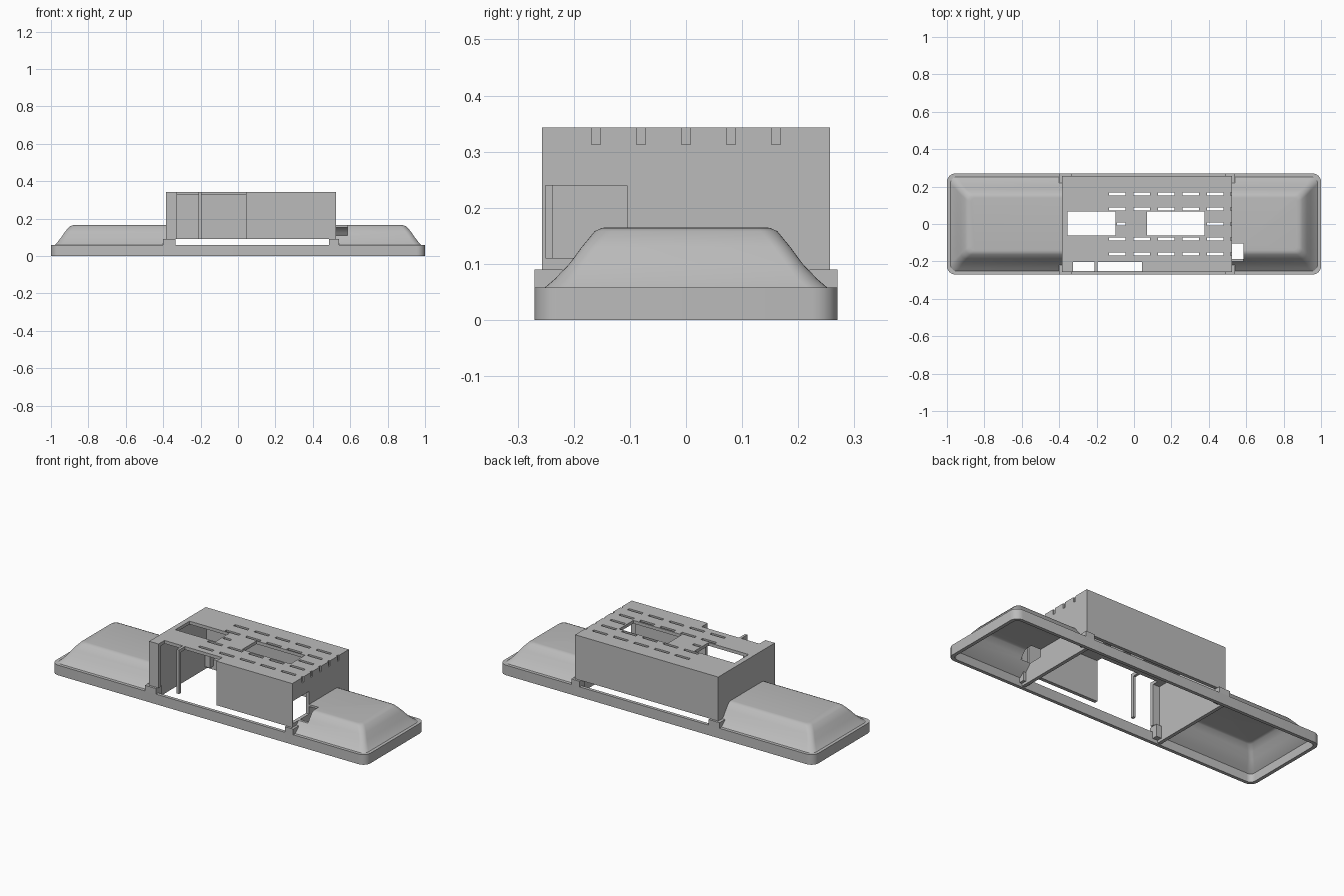
import bpy, bmesh, math
from mathutils import Vector

old = bpy.data.objects.get("Cube")
if old:
    bpy.data.objects.remove(old, do_unlink=True)

grey = bpy.data.materials.new("plain grey")
grey.use_nodes = True
grey.diffuse_color = (0.5, 0.5, 0.5, 1)
grey.node_tree.nodes["Principled BSDF"].inputs["Base Color"].default_value = (0.5, 0.5, 0.5, 1)


def finish(name, bm):
    mesh = bpy.data.meshes.new(name)
    bm.to_mesh(mesh)
    bm.free()
    mesh.materials.append(grey)
    ob = bpy.data.objects.new(name, mesh)
    bpy.context.collection.objects.link(ob)
    return ob


def boxes(name, spans):
    """One mesh of boxes, each given as (x range, y range, z range)."""
    bm = bmesh.new()
    for span in spans:
        vs = bmesh.ops.create_cube(bm, size=1)["verts"]
        for v in vs:
            v.co = Vector([lo + (c + 0.5) * (hi - lo) for c, (lo, hi) in zip(v.co, span)])
    return finish(name, bm)


def rounded_loop(bm, hx, hy, r, z, steps=6):
    verts = []
    for k, (sx, sy) in enumerate([(1, 1), (-1, 1), (-1, -1), (1, -1)]):
        for i in range(steps + 1):
            a = math.pi / 2 * (k + i / steps)
            verts.append(bm.verts.new((sx * (hx - r) + r * math.cos(a),
                                       sy * (hy - r) + r * math.sin(a), z)))
    return verts


def loft(sections, closed=False):
    bm = bmesh.new()
    loops = [rounded_loop(bm, *s) for s in sections]
    pairs = list(zip(loops, loops[1:] + loops[:1])) if closed else list(zip(loops, loops[1:]))
    for a, b in pairs:
        for i in range(len(a)):
            j = (i + 1) % len(a)
            bm.faces.new((a[i], a[j], b[j], b[i]))
    if not closed:
        bm.faces.new(loops[-1])
    return bm


def activate(ob):
    bpy.ops.object.select_all(action='DESELECT')
    ob.select_set(True)
    bpy.context.view_layer.objects.active = ob


def cut(ob, cutter):
    activate(ob)
    mod = ob.modifiers.new("cut", 'BOOLEAN')
    mod.operation = 'DIFFERENCE'
    mod.solver = 'EXACT'
    mod.object = cutter
    bpy.ops.object.modifier_apply(modifier=mod.name)


def smooth(ob):
    activate(ob)
    bpy.ops.object.shade_smooth_by_angle(angle=math.radians(28))


X0, X1, Y, BOTTOM, TOP, WALL = -0.385, 0.525, 0.257, 0.09, 0.343, 0.02
RIM = 0.058

# Rounded base rim
rim = finish("base_rim", loft([(1, 0.27, 0.045, 0), (1, 0.27, 0.045, RIM),
                               (0.98, 0.251, 0.03, RIM), (0.98, 0.251, 0.03, 0)], closed=True))
smooth(rim)

# Side port cutter, shared by the housing and the left wing
port = boxes("port_cutter", [((0.49, 0.585), (-0.25, -0.105), (0.11, 0.24))])

# Hollow sloped wings on both sides of the housing
SLOPE = [(0.985, 0.255, 0.035, RIM - 0.003), (0.966, 0.234, 0.035, 0.073),
         (0.945, 0.208, 0.03, 0.1), (0.925, 0.186, 0.03, 0.13),
         (0.9, 0.163, 0.03, 0.158), (0.885, 0.15, 0.025, 0.164), (0.87, 0.14, 0.02, 0.165)]
for name, x, side in (("right_wing", X0, 1), ("left_wing", X1, -1)):
    bm = loft(SLOPE)
    bmesh.ops.bisect_plane(bm, geom=bm.verts[:] + bm.edges[:] + bm.faces[:],
                           plane_co=(x, 0, 0), plane_no=(side, 0, 0), clear_outer=True)
    wing = finish(name, bm)
    activate(wing)
    shell = wing.modifiers.new("shell", 'SOLIDIFY')
    shell.thickness = 0.012
    shell.offset = -1
    bpy.ops.object.modifier_apply(modifier=shell.name)
    if side < 0:
        cut(wing, port)
    smooth(wing)

# Housing: open-bottomed box
housing = boxes("housing", [((X0, X1), (-Y, Y), (BOTTOM, TOP))])
cavity = boxes("cavity_cutter", [((X0 + WALL, X1 - WALL), (-Y + WALL, Y - WALL), (0, TOP - 0.018))])
cut(housing, cavity)
cut(housing, port)

# Top windows, vent slots and the two front bays with a post between
holes = [((-0.355, -0.1), (-0.062, 0.067), (0.3, 0.4)),
         ((0.07, 0.378), (-0.062, 0.067), (0.3, 0.4)),
         ((-0.325, -0.21), (-0.3, -0.203), (0.05, 0.4)),
         ((-0.195, 0.042), (-0.3, -0.203), (0.05, 0.4))]
for row in range(-2, 3):
    y = row * 0.08
    for col in range(5):
        x = -0.135 + col * 0.131
        if row == 0 and 0 < col < 4:
            continue  # these fall inside the window
        if row == 0 and col == 0:
            holes.append(((-0.09, x + 0.09), (y - 0.008, y + 0.008), (0.3, 0.4)))
            continue
        holes.append(((x, x + 0.09), (y - 0.008, y + 0.008), (0.3, 0.4)))
    holes.append(((X1 - 0.008, X1 + 0.05), (y - 0.008, y + 0.008), (0.313, 0.4)))
hole_cutter = boxes("hole_cutter", holes)
cut(housing, hole_cutter)

for helper in (port, cavity, hole_cutter):
    bpy.data.objects.remove(helper, do_unlink=True)

# Lower end walls between the housing and the wings
for name, x in (("right_end_wall", X0), ("left_end_wall", X1 - WALL)):
    boxes(name, [((x, x + WALL), (-0.25, 0.25), (0.005, BOTTOM))])

# Corner blocks joining the housing to the rim
for s, end in ((-1, "front"), (1, "back")):
    ys = sorted((s * 0.22, s * 0.27))
    boxes(end + "_corner_blocks", [((-0.402, -0.333), ys, (0.02, BOTTOM)),
                                   ((0.487, 0.54), ys, (0.02, BOTTOM))])
